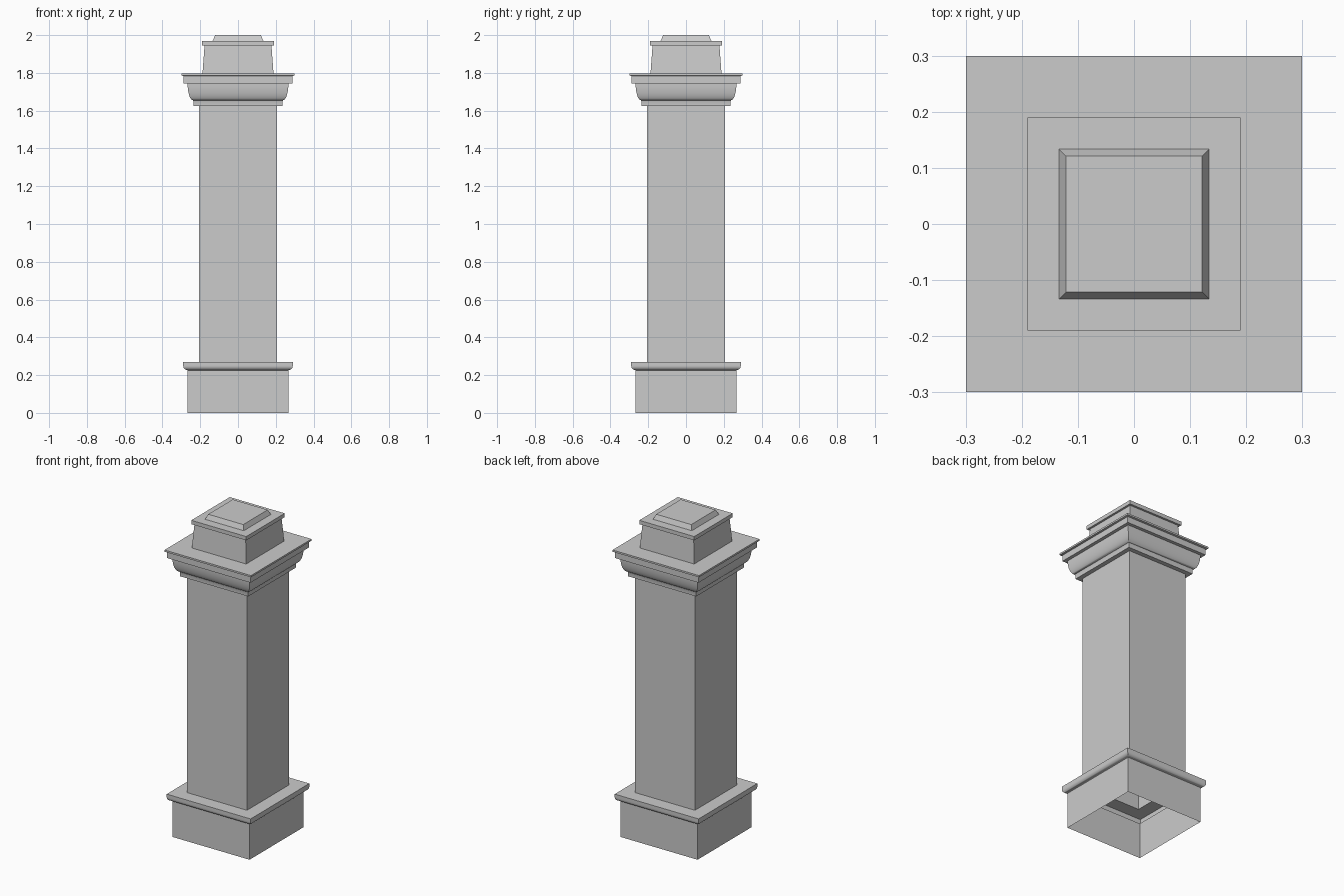
import bpy
import bmesh
import math

cube = bpy.data.objects.get("Cube")
if cube:
    bpy.data.objects.remove(cube, do_unlink=True)

# One plain grey stone for the whole pillar
stone = bpy.data.materials.new("grey_stone")
stone.use_nodes = True
GREY = (0.6, 0.6, 0.6, 1)
stone.diffuse_color = GREY
stone.node_tree.nodes["Principled BSDF"].inputs["Base Color"].default_value = GREY


def square_part(name, profile, closed_top=False):
    """Sweep a (half width, height) profile around a square with mitred corners."""
    bm = bmesh.new()
    rings = [[bm.verts.new((sx * r, sy * r, z))
              for sx, sy in ((-1, -1), (1, -1), (1, 1), (-1, 1))]
             for r, z in profile]
    for low, high in zip(rings, rings[1:]):
        for i in range(4):
            j = (i + 1) % 4
            bm.faces.new((low[i], low[j], high[j], high[i]))
    if closed_top:
        bm.faces.new(rings[-1])
    mesh = bpy.data.meshes.new(name)
    bm.to_mesh(mesh)
    bm.free()
    mesh.materials.append(stone)
    obj = bpy.data.objects.new(name, mesh)
    bpy.context.collection.objects.link(obj)
    bpy.ops.object.select_all(action="DESELECT")
    obj.select_set(True)
    bpy.context.view_layer.objects.active = obj
    bpy.ops.object.shade_smooth_by_angle(angle=math.radians(35))
    return obj


def arc(r0, z0, r1, z1, steps=8):
    """Quarter curve that leaves sideways and ends upright."""
    angles = [math.pi / 2 * i / steps for i in range(steps + 1)]
    return [(r0 + (r1 - r0) * math.sin(a), z1 - (z1 - z0) * math.cos(a)) for a in angles]


SHAFT = 0.207
PLINTH = 0.267

# Hollow plinth, open underneath
square_part("plinth", [(PLINTH, 0), (PLINTH, 0.225)])

# Rounded base moulding with a flat ledge running in to the shaft
square_part("base_moulding",
            [(PLINTH, 0.225), (0.272, 0.228)] + arc(0.272, 0.228, 0.29, 0.25)[1:]
            + [(0.29, 0.27), (SHAFT, 0.27)])

# Plain square shaft
square_part("shaft", [(SHAFT, 0.27), (SHAFT, 1.625)])

# Cornice: soffit, curved bell, fillet and thin top slab
square_part("cornice",
            [(SHAFT, 1.625), (0.235, 1.625), (0.235, 1.645), (0.238, 1.655)]
            + arc(0.238, 1.655, PLINTH, 1.745)
            + [(0.288, 1.745), (0.288, 1.783), (0.299, 1.786),
               (0.299, 1.797), (0.18, 1.797)])

# Tapered cap block
square_part("cap_block", [(0.188, 1.797), (0.177, 1.946)])

# Cap slab
square_part("cap_slab", [(0.177, 1.946), (0.19, 1.946), (0.19, 1.97), (0.13, 1.97)])

# Bevelled top panel
square_part("top_panel", [(0.134, 1.97), (0.121, 2.0)], closed_top=True)
